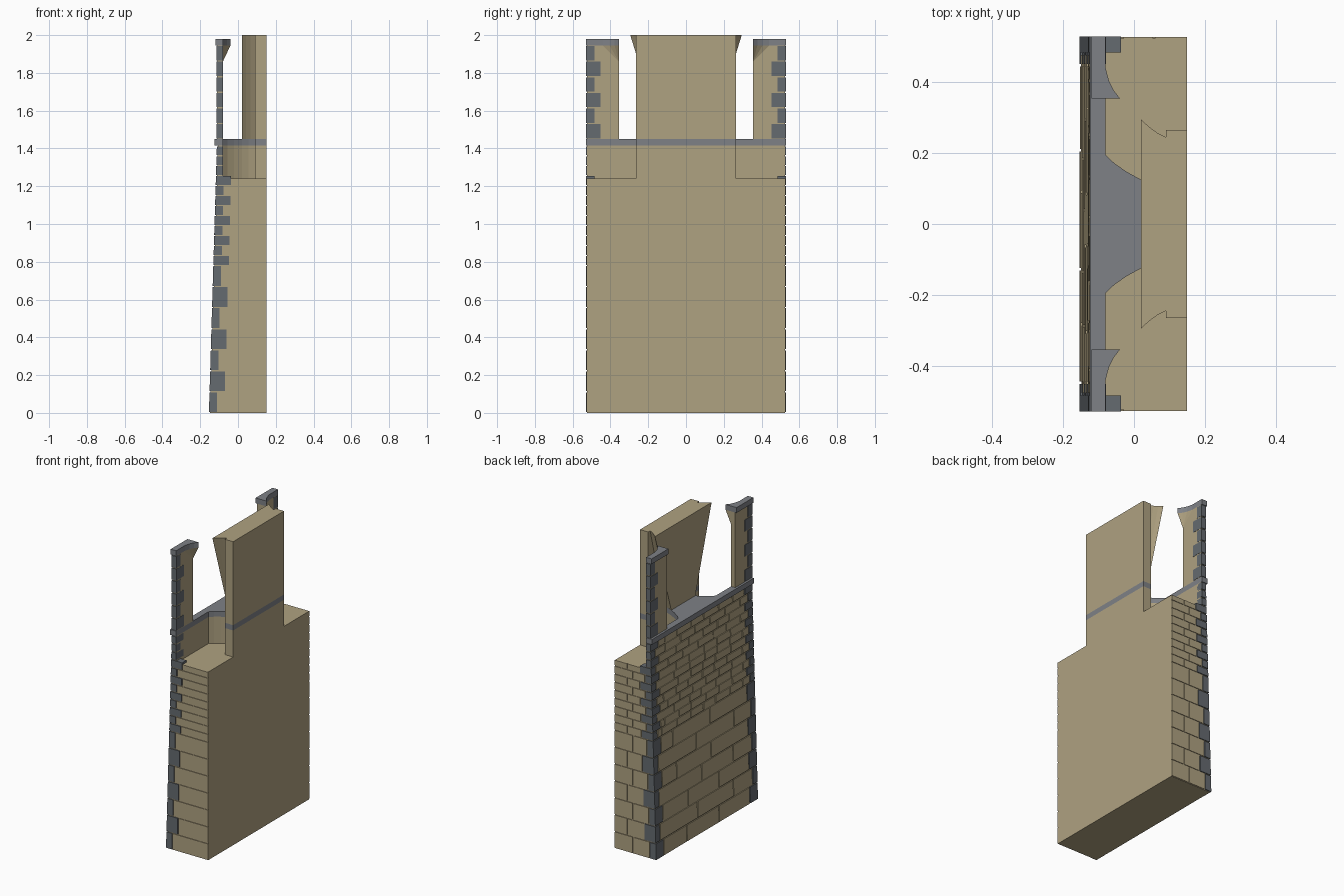
import bpy, bmesh, random

if "Cube" in bpy.data.objects:
    bpy.data.objects.remove(bpy.data.objects["Cube"])

random.seed(4)


def mat(name, c):
    m = bpy.data.materials.new(name)
    m.diffuse_color = (*c, 1)
    m.use_nodes = True
    m.node_tree.nodes["Principled BSDF"].inputs["Base Color"].default_value = m.diffuse_color
    return m


TAN = mat("tan_stone", (0.43, 0.36, 0.22))
GREY = mat("grey_stone", (0.21, 0.22, 0.24))
DARK = mat("quoin_stone", (0.13, 0.145, 0.16))


def loft(bm, lo, hi, z0, z1):
    a = [bm.verts.new((x, y, z0)) for x, y in lo]
    b = [bm.verts.new((x, y, z1)) for x, y in hi]
    n = len(a)
    bm.faces.new(a[::-1])
    bm.faces.new(b)
    for i in range(n):
        bm.faces.new((a[i], a[(i + 1) % n], b[(i + 1) % n], b[i]))
    bmesh.ops.remove_doubles(bm, verts=a + b, dist=1e-5)


def rect(x0, x1, y0, y1):
    return [(x0, y0), (x1, y0), (x1, y1), (x0, y1)]


def finish(name, bm, m):
    bmesh.ops.recalc_face_normals(bm, faces=bm.faces[:])
    me = bpy.data.meshes.new(name)
    bm.to_mesh(me)
    bm.free()
    me.materials.append(m)
    bpy.context.collection.objects.link(bpy.data.objects.new(name, me))


def both(half):
    return half + [(x, -y) for x, y in reversed(half)]


def part(name, m, lo, z0, z1, hi=None):
    bm = bmesh.new()
    loft(bm, lo, hi or lo, z0, z1)
    finish(name, bm, m)


def face_x(z):
    # battered outer face
    return -0.154 + 0.042 * z / 1.415


FLOOR, LEDGE, W, B, GAP = 1.24, 1.415, 0.53, 0.15, 0.007
I = 0.006

# Solid core behind the masonry
part("wall_core", TAN, rect(face_x(0) + I, B, -W + I, W - I), 0, FLOOR,
     rect(face_x(FLOOR) + I, B, -W + I, W - I))
part("parapet_core", TAN, rect(face_x(FLOOR) + I, -0.08, -W + I, W - I), FLOOR, LEDGE,
     rect(face_x(LEDGE) + I, -0.08, -W + I, W - I))

# Waisted pier between the two notches, and the ledge slab above it
waist = [(-0.08, 0.195), (-0.055, 0.171), (-0.02, 0.147), (0.02, 0.125),
         (0.055, 0.11), (0.09, 0.10), (0.09, 0.265), (B, 0.265)]
part("waisted_pier", TAN, both(waist), FLOOR, LEDGE)
part("ledge_slab", GREY, both([(-0.124, W), (-0.08, W)] + waist), LEDGE, 1.45)

# Tall rear block with flared front
part("rear_block", TAN, rect(0.09, B, -0.265, 0.265), 1.45, 2.0)
part("rear_block_flare", TAN,
     both([(0.02, 0.125), (0.042, 0.115), (0.065, 0.107), (0.09, 0.10)]), 1.45, 2.0,
     both([(0.02, 0.295), (0.042, 0.275), (0.065, 0.258), (0.09, 0.245)]))

# Courses: seven tall, twelve short
rows = [i * 0.1115 for i in range(8)]
rows += [rows[-1] + (LEDGE - rows[-1]) * i / 12 for i in range(1, 13)]
bricks, quoins = bmesh.new(), bmesh.new()
for r, (z0, z1) in enumerate(zip(rows, rows[1:])):
    z0, z1 = z0 + GAP / 2, z1 - GAP / 2
    big, odd = r < 7, r % 2
    f0, f1 = face_x(z0), face_x(z1)
    side = 0.082 if odd else 0.044
    front = 0.045 if odd else 0.078
    top = z0 > FLOOR - 0.03
    qx = -0.08 if top else f0 + side
    # corner stones and side stones
    for s in (1, -1):
        loft(quoins, rect(f0, qx, s * W, s * (W - front)),
             rect(f1, qx, s * W, s * (W - front)), z0, z1)
        if not top:
            cuts = [qx + GAP, B]
            if s == 1:
                cuts.insert(1, 0.06 if odd else 0.02)
            for i in range(len(cuts) - 1):
                e = B if i == len(cuts) - 2 else cuts[i + 1] - GAP
                o = rect(cuts[i], e, s * (W - 0.002), s * (W - 0.03))
                loft(bricks, o, o, z0, min(z1, FLOOR))
    # running bond on the outer face
    y, end = -W + front + GAP, W - front - GAP
    size = 0.34 if big else 0.135
    step = size * (0.5 if odd else 1.0)
    while y < end - 0.01:
        y1 = y + step * random.uniform(0.85, 1.15)
        if y1 > end - size * 0.3:
            y1 = end
        d = random.uniform(0, 0.002)
        loft(bricks, rect(f0 + d, f0 + 0.03, y, y1), rect(f1 + d, f1 + 0.03, y, y1), z0, z1)
        y, step = y1 + GAP, size

# Posts at both ends: shaft, corner stones, flare and cap
curve = [(-0.08, 0.44), (-0.071, 0.405), (-0.058, 0.378), (-0.04, 0.355)]
for s, side in ((1, "left"), (-1, "right")):
    flip = lambda pts: [(x, s * y) for x, y in pts]
    part("post_" + side, TAN, flip(rect(-0.11, -0.08, 0.355, W - I)), 1.45, 1.945)
    part("post_flare_" + side, TAN, flip([(-0.08, 0.355)] * 4 + [(-0.085, 0.355)]), 1.86, 1.945,
         flip(curve + [(-0.085, 0.355)]))
    part("post_cap_" + side, GREY,
         flip([(-0.12, W), (-0.08, W)] + curve + [(-0.12, 0.355)]), 1.945, 1.98)
    h = 0.495 / 6
    for i in range(6):
        o = flip(rect(-0.113, -0.079, W - (0.045 if i % 2 else 0.078), W))
        loft(quoins, o, o, 1.45 + i * h + GAP / 2, 1.45 + (i + 1) * h - GAP / 2)

finish("wall_bricks", bricks, TAN)
finish("corner_stones", quoins, DARK)
